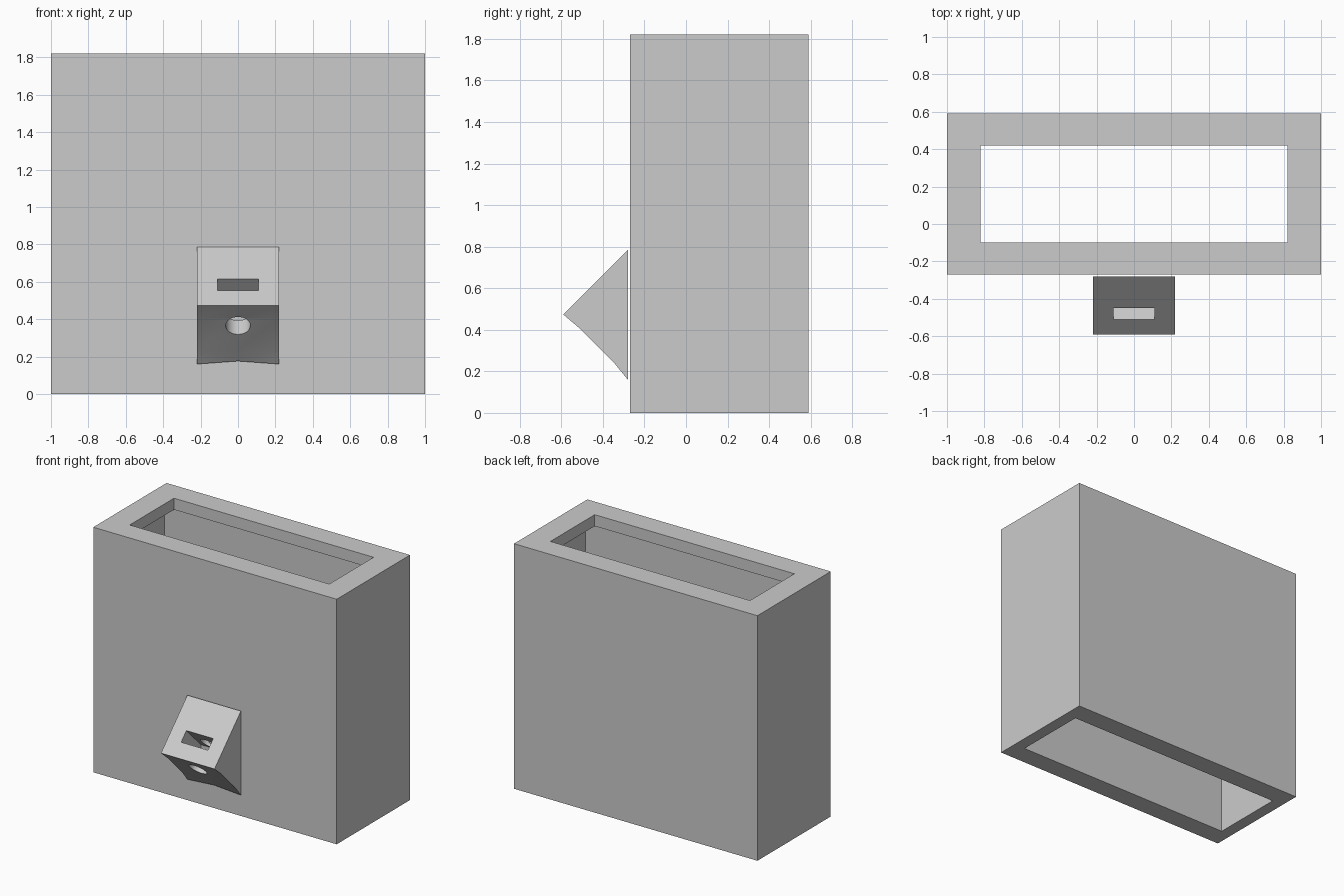
import bpy, bmesh, math

if "Cube" in bpy.data.objects:
    bpy.data.objects.remove(bpy.data.objects["Cube"])

grey = bpy.data.materials.new("plain grey")
grey.diffuse_color = (0.6, 0.6, 0.6, 1)
grey.use_nodes = True
grey.node_tree.nodes["Principled BSDF"].inputs["Base Color"].default_value = grey.diffuse_color


def finish(name, bm):
    bmesh.ops.recalc_face_normals(bm, faces=bm.faces)
    me = bpy.data.meshes.new(name)
    bm.to_mesh(me)
    bm.free()
    me.materials.append(grey)
    ob = bpy.data.objects.new(name, me)
    bpy.context.collection.objects.link(ob)
    return ob


def bridge(bm, loops, close_x):
    """Quads between neighbouring vertex loops; close_x also joins last to first."""
    n = len(loops[0])
    for k in range(len(loops) - (0 if close_x else 1)):
        a, b = loops[k], loops[(k + 1) % len(loops)]
        for i in range(n):
            j = (i + 1) % n
            bm.faces.new((a[i], a[j], b[j], b[i]))


# Housing: open sleeve with a narrower lip around the top opening
OUTER = (1.0, -0.27, 0.59)
LIP = (0.82, -0.10, 0.42)
CAVITY = (0.91, -0.12, 0.44)
TOP, LEDGE = 1.82, 1.735
bm = bmesh.new()
rings = []
for (hx, y0, y1), z in [(OUTER, 0), (OUTER, TOP), (LIP, TOP),
                        (LIP, LEDGE), (CAVITY, LEDGE), (CAVITY, 0)]:
    rings.append([bm.verts.new((x, y, z)) for x, y in
                  ((-hx, y0), (hx, y0), (hx, y1), (-hx, y1))])
bridge(bm, rings, True)
finish("housing", bm)

# Spout: triangular wedge whose underside is slightly dished
bm = bmesh.new()
columns = []
for x, foot in ((-0.22, 0.16), (0, 0.176), (0.22, 0.16)):
    profile = [(-0.28, 0.785), (-0.59, 0.473), (-0.51, 0.405),
               (-0.342, 0.236), (-0.28, foot)]
    columns.append([bm.verts.new((x, y, z)) for y, z in profile])
bridge(bm, columns, False)
bm.faces.new(columns[0])
bm.faces.new(columns[-1])
bmesh.ops.triangulate(bm, faces=[f for f in bm.faces if len(f.verts) == 4])
spout = finish("spout", bm)

# Slot through the upper slope, round hole through the lower slope
bpy.ops.mesh.primitive_cube_add(size=1, location=(0, -0.48, 0.585),
                                rotation=(math.radians(45), 0, 0))
slot = bpy.context.object
slot.name = "slot_cutter"
slot.scale = (0.22, 0.088, 1)
bpy.ops.mesh.primitive_cylinder_add(vertices=32, radius=0.066, depth=1,
                                    location=(0, -0.475, 0.362),
                                    rotation=(math.radians(-45), 0, 0))
hole = bpy.context.object
hole.name = "hole_cutter"

for cutter in (slot, hole):
    cutter.hide_render = True
    cutter.data.materials.append(grey)
    mod = spout.modifiers.new(cutter.name, 'BOOLEAN')
    mod.operation, mod.solver, mod.object = 'DIFFERENCE', 'EXACT', cutter
bpy.ops.object.select_all(action='DESELECT')
spout.select_set(True)
bpy.context.view_layer.objects.active = spout
for cutter in (slot, hole):
    bpy.ops.object.modifier_apply(modifier=cutter.name)
    bpy.data.objects.remove(cutter)
bpy.ops.object.shade_smooth_by_angle(angle=math.radians(20))
